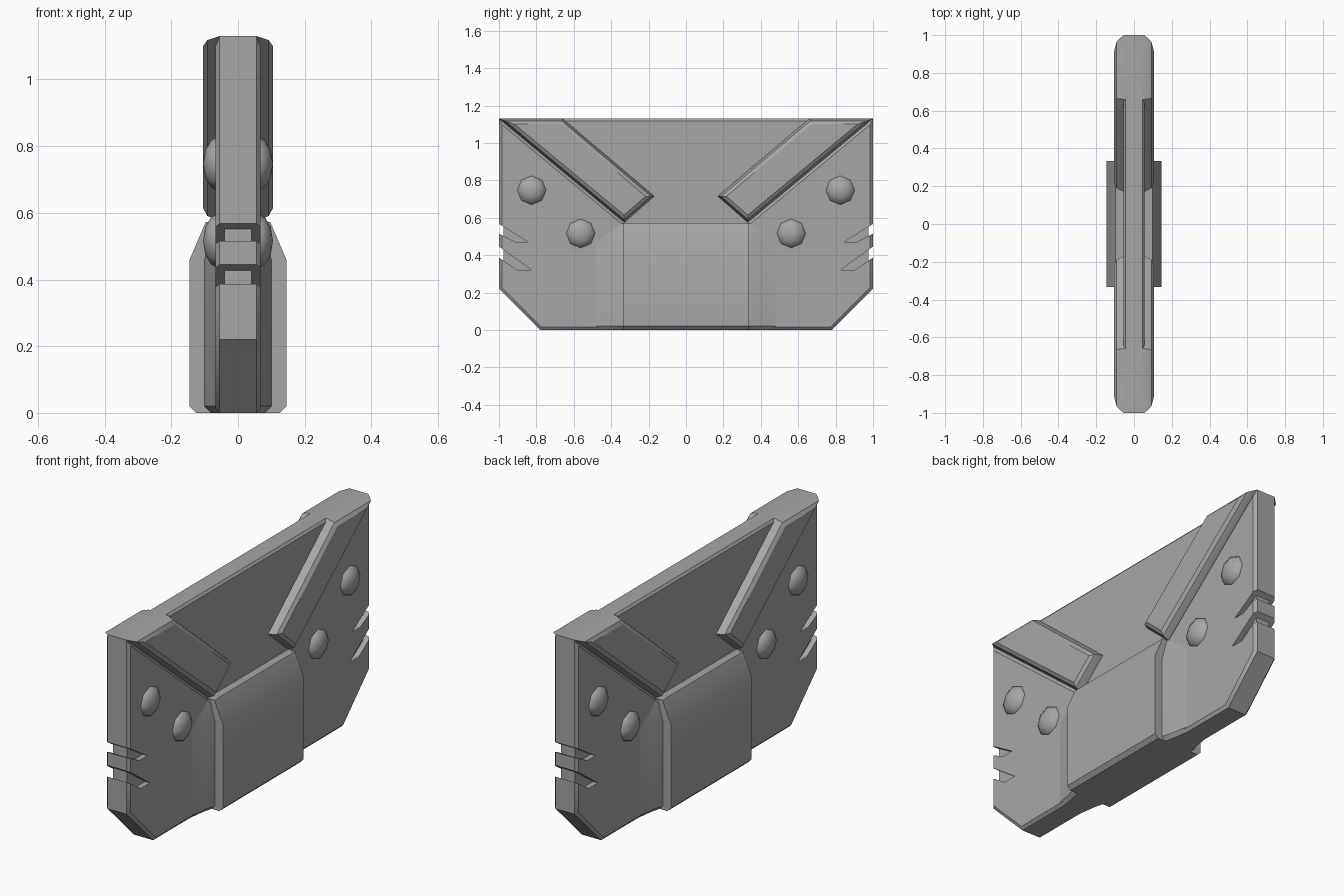
import bpy, bmesh
from mathutils import Vector, Matrix

if "Cube" in bpy.data.objects:
    bpy.data.objects.remove(bpy.data.objects["Cube"])

GREY = (0.38, 0.38, 0.38, 1)
metal = bpy.data.materials.new("plain_grey")
metal.use_nodes = True
metal.diffuse_color = GREY
metal.node_tree.nodes["Principled BSDF"].inputs["Base Color"].default_value = GREY


def finish(name, bm, smooth=True):
    bmesh.ops.recalc_face_normals(bm, faces=bm.faces)
    mesh = bpy.data.meshes.new(name)
    bm.to_mesh(mesh)
    bm.free()
    mesh.materials.append(metal)
    obj = bpy.data.objects.new(name, mesh)
    bpy.context.collection.objects.link(obj)
    if smooth:
        bpy.ops.object.select_all(action="DESELECT")
        obj.select_set(True)
        bpy.context.view_layer.objects.active = obj
        bpy.ops.object.shade_smooth_by_angle()
    return obj


def inset(points, d):
    """Move every edge of a convex outline inwards by d."""
    pts = [Vector(p) for p in points]
    mid = sum(pts, Vector((0, 0))) / len(pts)
    out = []
    for i, p in enumerate(pts):
        normals = []
        for a, b in ((pts[i - 1], p), (p, pts[(i + 1) % len(pts)])):
            n = Vector((a.y - b.y, b.x - a.x)).normalized()
            normals.append(n if n.dot(mid - a) > 0 else -n)
        n, m = normals
        out.append(p + (n + m) * d / (1 + n.dot(m)))
    return out


def skin(name, rings, smooth=True):
    """Join rings of 3D points and cap both ends."""
    bm = bmesh.new()
    loops = [[bm.verts.new(p) for p in ring] for ring in rings]
    for a, b in zip(loops, loops[1:]):
        for i in range(len(a)):
            j = (i + 1) % len(a)
            bm.faces.new((a[i], a[j], b[j], b[i]))
    bm.faces.new(loops[0])
    bm.faces.new(loops[-1])
    return finish(name, bm, smooth)


def slab(name, outline, levels, side=1, smooth=True):
    """Plate standing in the yz plane; levels are (half thickness, inset)."""
    full = [(-x, d) for x, d in reversed(levels)] + list(levels)
    return skin(name, [[(x, side * p[0], p[1]) for p in inset(outline, d)]
                       for x, d in full], smooth)


# Recessed centre plate between the braces
slab("centre_plate", [(-0.95, 1.13), (0.95, 1.13), (0.3, 0.5), (-0.3, 0.5)],
     [(0.045, 0), (0.055, 0.012)])

# Central block with sloped shoulders
half = [(0.125, 0), (0.145, 0.02), (0.145, 0.46), (0.097, 0.572)]
profile = half + [(-x, z) for x, z in reversed(half)]
skin("centre_block", [[(x, y, z) for x, z in profile] for y in (-0.333, 0.333)])

WING = [(1, 1.13), (1, 0.22), (0.78, 0), (0.32, 0), (0.32, 0.567)]
BRACE = [(1, 1.13), (0.66, 1.13), (0.17, 0.715), (0.33, 0.575)]
SLOTS = [[(1.02, 0.58), (0.845, 0.47), (0.91, 0.47), (1.02, 0.525)],
         [(1.02, 0.46), (0.825, 0.32), (0.9, 0.32), (1.02, 0.4)]]
FLARE = [(0.1, 0.32), (0.1, 0.335), (0.084, 0.39), (0.068, 0.48)]

for label, side in (("front", -1), ("back", 1)):
    # Wing plate with slanted slots cut into its end
    wing = slab(label + "_wing", WING, [(0.055, 0), (0.068, 0.015)], side)
    for outline in SLOTS:
        cutter = slab("slot_cutter", outline, [(0.2, 0)], side, False)
        cutter.hide_render = True
        cut = wing.modifiers.new("slot", "BOOLEAN")
        cut.operation = "DIFFERENCE"
        cut.solver = "EXACT"
        cut.object = cutter
        bpy.context.view_layer.objects.active = wing
        bpy.ops.object.modifier_apply(modifier=cut.name)
        bpy.data.objects.remove(cutter)
    slab(label + "_slot_floor",
         [(0.975, 0.25), (0.975, 0.6), (0.7, 0.6), (0.7, 0.25)],
         [(0.04, 0)], side)

    # Thick diagonal brace wrapping over the top edge
    slab(label + "_brace", BRACE, [(0.055, 0), (0.092, 0.012), (0.105, 0.03)], side)

    # Curved flare joining wing to block
    plan = FLARE + [(-x, y) for x, y in reversed(FLARE)]
    skin(label + "_flare", [[(x * s, side * y, z) for x, y in plan]
                            for z, s in ((0, 0.8), (0.02, 1), (0.46, 1), (0.57, 0.7))])

    # Faceted rivets showing on both faces
    for n, (y, z) in enumerate(((0.825, 0.747), (0.563, 0.516))):
        for face, sx in (("left", 1), ("right", -1)):
            bm = bmesh.new()
            bmesh.ops.create_uvsphere(bm, u_segments=8, v_segments=6, radius=0.083)
            bm.transform(Matrix.Translation((sx * 0.055, side * y, z))
                         @ Matrix.Diagonal((0.6, 1, 1, 1))
                         @ Matrix.Rotation(1.5708, 4, "Y"))
            rivet = finish(f"{label}_{face}_rivet_{n + 1}", bm, False)
            for poly in rivet.data.polygons:
                poly.use_smooth = True
